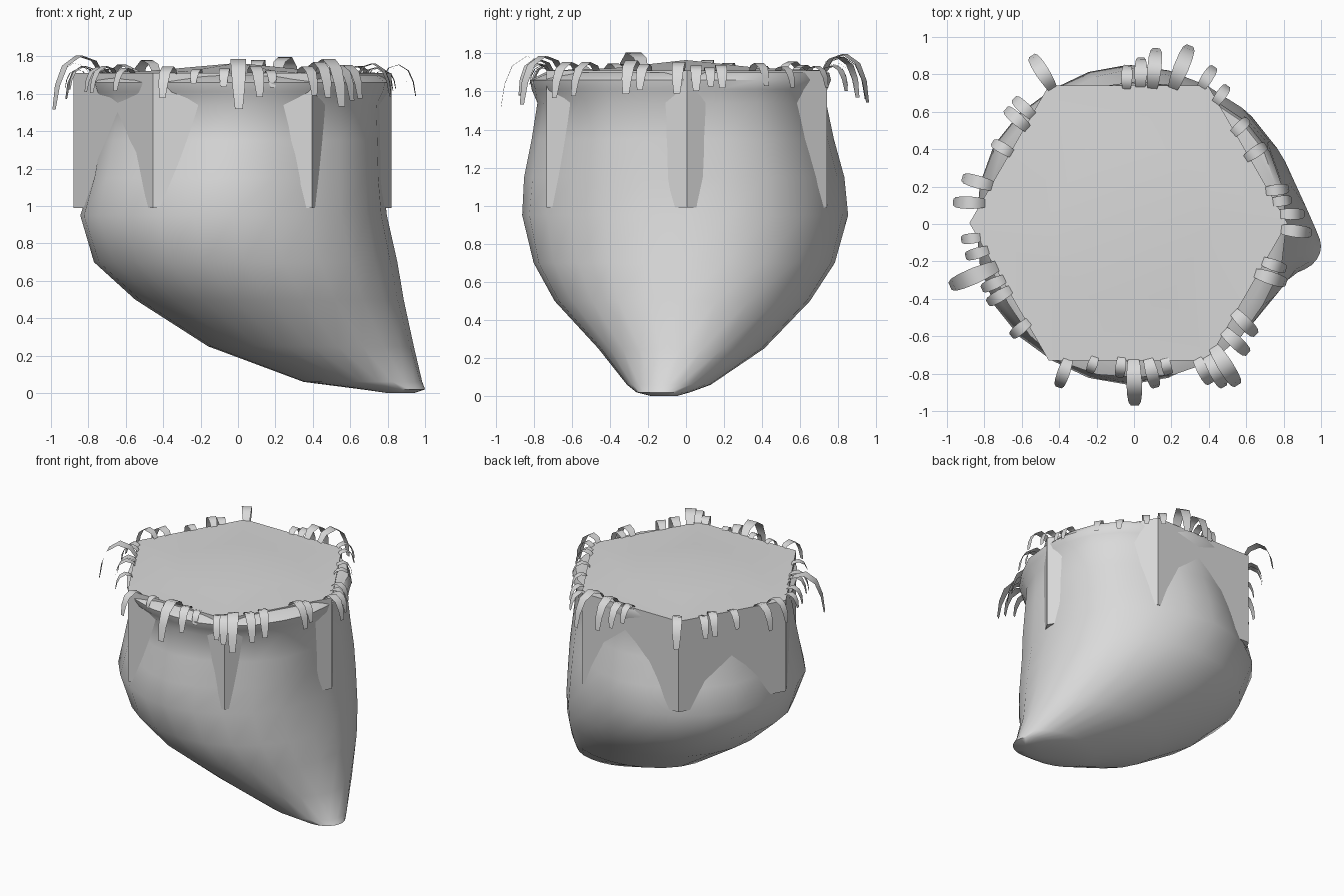
import bpy, bmesh, random
from math import sin, cos, pi, radians, atan2
from mathutils import Vector

random.seed(4)
old = bpy.data.objects.get("Cube")
if old:
    bpy.data.objects.remove(old, do_unlink=True)

stone = bpy.data.materials.new("plain grey")
stone.use_nodes = True
GREY = (0.7, 0.7, 0.7, 1)
stone.diffuse_color = GREY
stone.node_tree.nodes["Principled BSDF"].inputs["Base Color"].default_value = GREY

CENTRE = Vector((-0.03, 0.005, 0))
HEX_RADIUS = 0.85
TOP = 1.71


def finish(name, bm, angle):
    """Turn a bmesh into a shaded object with the shared material."""
    bmesh.ops.recalc_face_normals(bm, faces=bm.faces)
    mesh = bpy.data.meshes.new(name)
    bm.to_mesh(mesh)
    bm.free()
    mesh.materials.append(stone)
    obj = bpy.data.objects.new(name, mesh)
    bpy.context.collection.objects.link(obj)
    bpy.ops.object.select_all(action='DESELECT')
    obj.select_set(True)
    bpy.context.view_layer.objects.active = obj
    bpy.ops.object.shade_smooth_by_angle(angle=radians(angle))


def loft(bm, rings):
    """Skin closed rings of points, one after another."""
    loops = [[bm.verts.new(p) for p in ring] for ring in rings]
    n = len(loops[0])
    for low, high in zip(loops, loops[1:]):
        for i in range(n):
            j = (i + 1) % n
            bm.faces.new((low[i], low[j], high[j], high[i]))
    return loops


def hexagon(radius, z):
    return [CENTRE + Vector((radius * cos(i * pi / 3), radius * sin(i * pi / 3), z))
            for i in range(6)]


# Rocky body: height, left, right, front and back edge of each ring,
# and how far it swells at the corners of the hexagonal block
SECTIONS = [
    (0.00, 0.80, 0.94, -0.18, -0.05, 0),
    (0.02, 0.66, 1.00, -0.26, 0.02, 0),
    (0.06, 0.35, 0.985, -0.31, 0.13, 0),
    (0.25, -0.16, 0.94, -0.46, 0.41, 0),
    (0.50, -0.55, 0.875, -0.69, 0.65, 0),
    (0.70, -0.77, 0.84, -0.80, 0.78, 0),
    (0.95, -0.86, 0.80, -0.86, 0.85, -0.02),
    (1.15, -0.81, 0.79, -0.85, 0.83, -0.04),
    (1.35, -0.77, 0.78, -0.81, 0.775, -0.03),
    (1.54, -0.74, 0.77, -0.78, 0.735, -0.02),
    (1.61, -0.77, 0.79, -0.81, 0.74, 0.02),
    (1.66, -0.78, 0.80, -0.82, 0.76, 0.03),
    (1.70, -0.74, 0.76, -0.74, 0.75, 0),
]
SIDES = 24
rings = []
for z, x0, x1, y0, y1, corner in SECTIONS:
    ring = []
    for i in range(SIDES):
        a = 2 * pi * i / SIDES
        bulge = 0.05 * max(0, cos(a - radians(35))) ** 6 if z > 0.4 else 0
        # The rolled lip only reaches the front corners
        swell = corner if sin(a) < 0 or corner < 0 else 0
        s = 1 + bulge + swell * (1 + cos(6 * a)) / 2
        ring.append(((x0 + x1) / 2 + s * cos(a) * (x1 - x0) / 2,
                     (y0 + y1) / 2 + s * sin(a) * (y1 - y0) / 2, z))
    rings.append(ring)
bm = bmesh.new()
loops = loft(bm, rings)
bm.faces.new(loops[0])
bm.faces.new(loops[-1])
finish("rock_body", bm, 50)

# Six-sided block set into the rock, with a shallow mound on top
bm = bmesh.new()
loops = loft(bm, [hexagon(HEX_RADIUS, 0.99), hexagon(HEX_RADIUS, TOP),
                  hexagon(0.45, TOP + 0.012)])
bm.faces.new(loops[0])
peak = bm.verts.new((0, 0, 1.765))
for i in range(6):
    bm.faces.new((loops[-1][i], loops[-1][(i + 1) % 6], peak))
finish("hex_block", bm, 30)

# Grass blades round the rim: direction in degrees, reach in hundredths
BLADES = [
    (4, 12), (9, 9), (14, 11), (30, 11), (42, 10), (56, 10), (64, 12),
    (74, 23), (82, 20), (87, 15), (93, 11), (121, 19), (133, 13), (138, 14),
    (150, 11), (165, 16), (172, 15), (185, 9), (190, 11), (197, 26),
    (203, 12), (208, 13), (223, 11), (244, 15), (254, 7), (265, 9),
    (270, 24), (276, 15), (283, 8), (295, 14), (299, 17), (303, 23),
    (310, 17), (319, 16), (338, 16), (344, 12), (358, 15),
]
# Outward share, height share and width share along a blade
ARCH = [(0, -0.1, 0.6), (0.2, 0.25, 0.85), (0.5, 0.36, 1),
        (0.78, 0.15, 0.95), (0.93, -0.25, 0.8), (1, -0.75, 0.5)]
bm = bmesh.new()
for degrees, reach in BLADES:
    length = reach / 100
    # Bearing as seen from the middle of the hexagon
    aim = Vector((0.8 * cos(radians(degrees)), 0.8 * sin(radians(degrees)), 0)) - CENTRE
    a = atan2(aim.y, aim.x)
    edge = HEX_RADIUS * cos(pi / 6) / cos(a % (pi / 3) - pi / 6)
    base = CENTRE + Vector((cos(a), sin(a), 0)) * (edge - 0.03)
    turn = a + random.uniform(-0.12, 0.12)
    out = Vector((cos(turn), sin(turn), 0))
    side = Vector((-sin(turn), cos(turn), 0)) * (0.02 + length * 0.09)
    lift = TOP - 0.02 + random.uniform(0, 0.025)
    last = None
    for along, up, wide in ARCH:
        mid = base + out * along * (length + 0.03)
        mid.z = lift + up * length
        pair = [bm.verts.new(mid - side * wide), bm.verts.new(mid + side * wide)]
        if last:
            bm.faces.new((last[0], last[1], pair[1], pair[0]))
        last = pair
finish("grass_blades", bm, 60)
